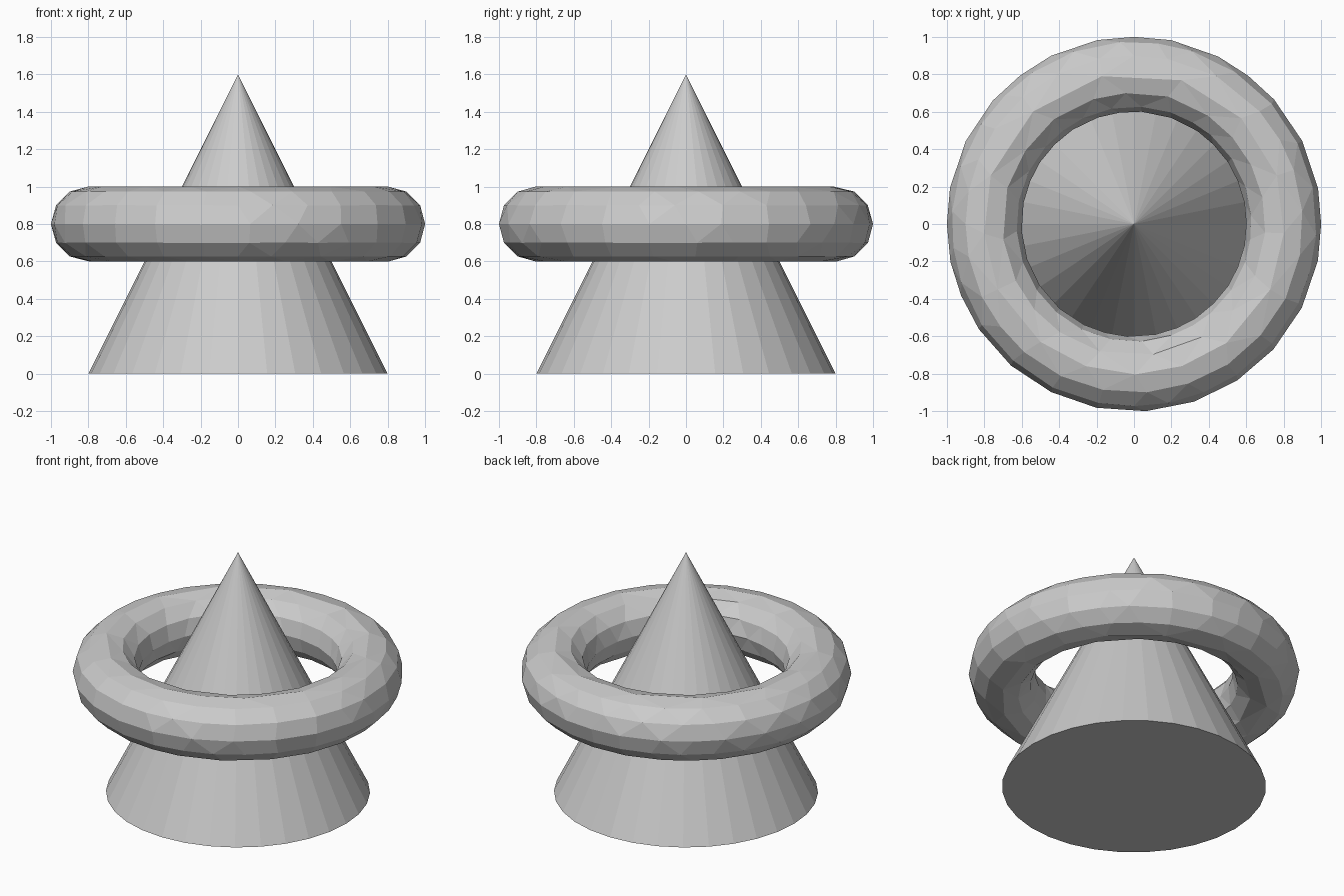
import bpy

if "Cube" in bpy.data.objects:
    bpy.data.objects.remove(bpy.data.objects["Cube"])

# Central cone standing on the floor
bpy.ops.mesh.primitive_cone_add(vertices=32, radius1=0.8, radius2=0, depth=1.6,
                                location=(0, 0, 0.8))
bpy.context.object.name = "cone"

# Floating ring around the cone, reduced to irregular flat facets
bpy.ops.mesh.primitive_torus_add(major_radius=0.8, minor_radius=0.2,
                                 major_segments=48, minor_segments=12,
                                 location=(0, 0, 0.8))
ring = bpy.context.object
ring.name = "ring"
facets = ring.modifiers.new("facets", 'DECIMATE')
facets.ratio = 0.5

for obj in bpy.data.objects:
    for face in obj.data.polygons:
        face.use_smooth = False
